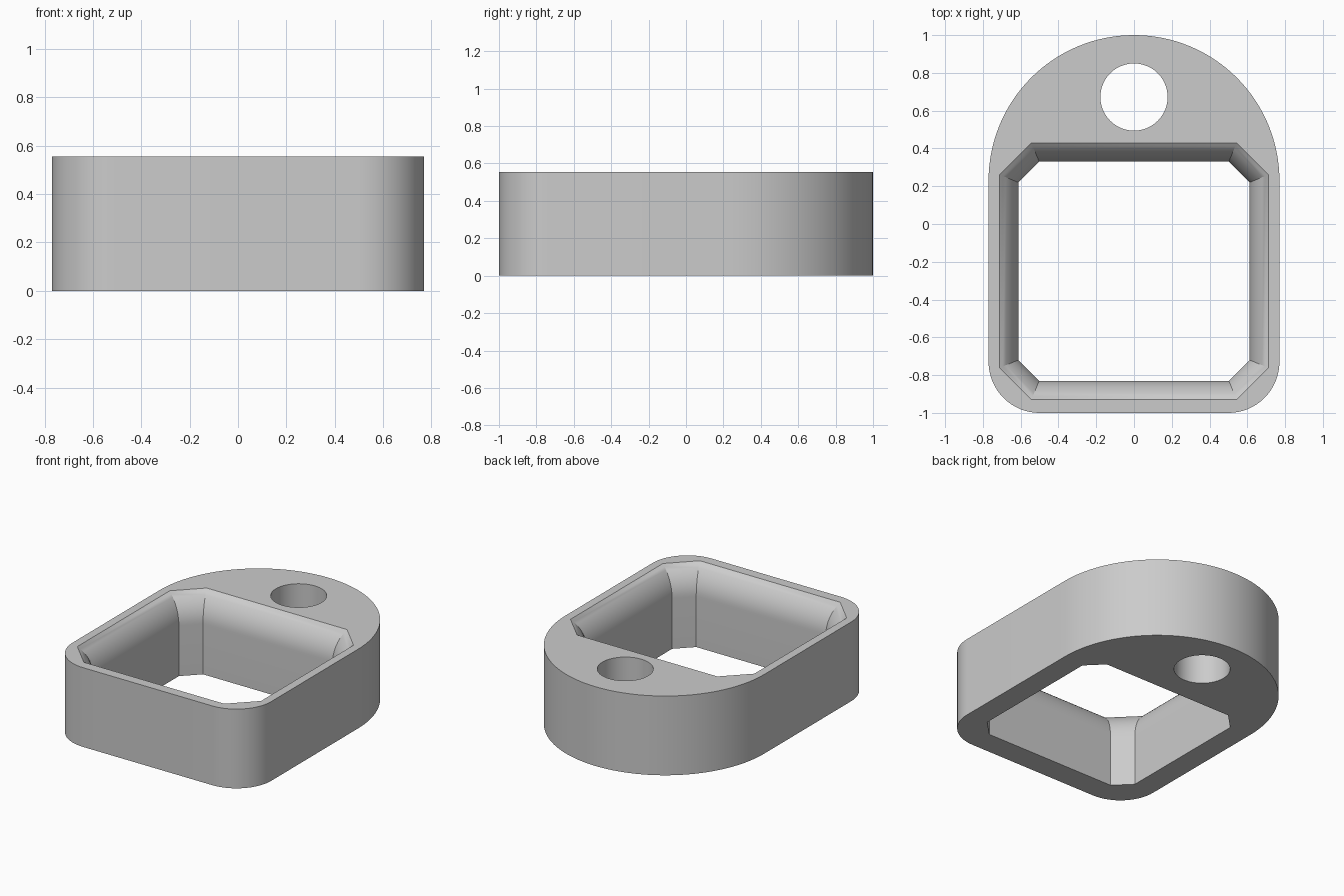
import bpy, bmesh, math
from mathutils import Vector

if "Cube" in bpy.data.objects:
    bpy.data.objects.remove(bpy.data.objects["Cube"])

H = 0.555            # body height
HALF_W = 0.77        # body half width


def arc(cx, cy, r, a0, a1, n):
    """Points on an arc, angles in degrees, both ends included."""
    return [(cx + r * math.cos(math.radians(a0 + (a1 - a0) * i / n)),
             cy + r * math.sin(math.radians(a0 + (a1 - a0) * i / n)))
            for i in range(n + 1)]


def octagon(off):
    """Chamfered square opening, every side moved outward by off."""
    cy, hx, hy = -0.25, 0.612 + off, 0.58 + off
    c = 0.11 + off * (2 - math.sqrt(2))
    q = [(hx, hy - c), (hx - c, hy), (c - hx, hy), (-hx, hy - c)]
    q += [(-x, -y) for x, y in q]
    return [(x, y + cy) for x, y in q]


def add_wall(bm, rings):
    """Skin a stack of (points, z) rings; return bottom and top edges."""
    loops = [[bm.verts.new((x, y, z)) for x, y in pts] for pts, z in rings]
    n = len(loops[0])
    for a, b in zip(loops, loops[1:]):
        for i in range(n):
            j = (i + 1) % n
            bm.faces.new((a[i], a[j], b[j], b[i]))
    return [[bm.edges.get((l[i], l[(i + 1) % n])) for i in range(n)]
            for l in (loops[0], loops[-1])]


bm = bmesh.new()

# Outer outline: domed back, two rounded front corners
r = 0.27
outline = (arc(0, 0.23, HALF_W, 0, 180, 64)
           + arc(-HALF_W + r, -1 + r, r, 180, 270, 16)
           + arc(HALF_W - r, -1 + r, r, 270, 360, 16))
walls = [add_wall(bm, [(outline, 0), (outline, H)])]

# Round hanging hole
hole = arc(0, 0.672, 0.178, 0, 360, 48)[:-1]
walls.append(add_wall(bm, [(hole, 0), (hole, H)]))

# Octagonal opening that flares out along a curve at the top
depth, flare = 0.2, 0.1
sweep = 2 * math.atan(flare / depth)
R = depth / math.sin(sweep)
rings = [(octagon(0), 0)]
for i in range(11):
    t = sweep * i / 10
    rings.append((octagon(R * (1 - math.cos(t))), H - depth + R * math.sin(t)))
walls.append(add_wall(bm, rings))

# Flat bottom and top faces around the openings
for k, nz in ((0, -1), (1, 1)):
    bmesh.ops.triangle_fill(bm, edges=[e for w in walls for e in w[k]],
                            use_beauty=True, normal=Vector((0, 0, nz)))
bmesh.ops.recalc_face_normals(bm, faces=bm.faces)
bmesh.ops.dissolve_limit(bm, angle_limit=0.001, verts=[],
                         edges=[e for e in bm.edges if len(e.link_faces) == 2
                                and all(abs(f.normal.z) > 0.99 for f in e.link_faces)])

mesh = bpy.data.meshes.new("body")
bm.to_mesh(mesh)
bm.free()
body = bpy.data.objects.new("body", mesh)
bpy.context.collection.objects.link(body)

# Plain grey
grey = bpy.data.materials.new("grey")
grey.diffuse_color = (0.6, 0.6, 0.6, 1)
grey.use_nodes = True
grey.node_tree.nodes["Principled BSDF"].inputs["Base Color"].default_value = grey.diffuse_color
mesh.materials.append(grey)

bpy.context.view_layer.objects.active = body
body.select_set(True)
bpy.ops.object.shade_smooth_by_angle(angle=math.radians(30))
